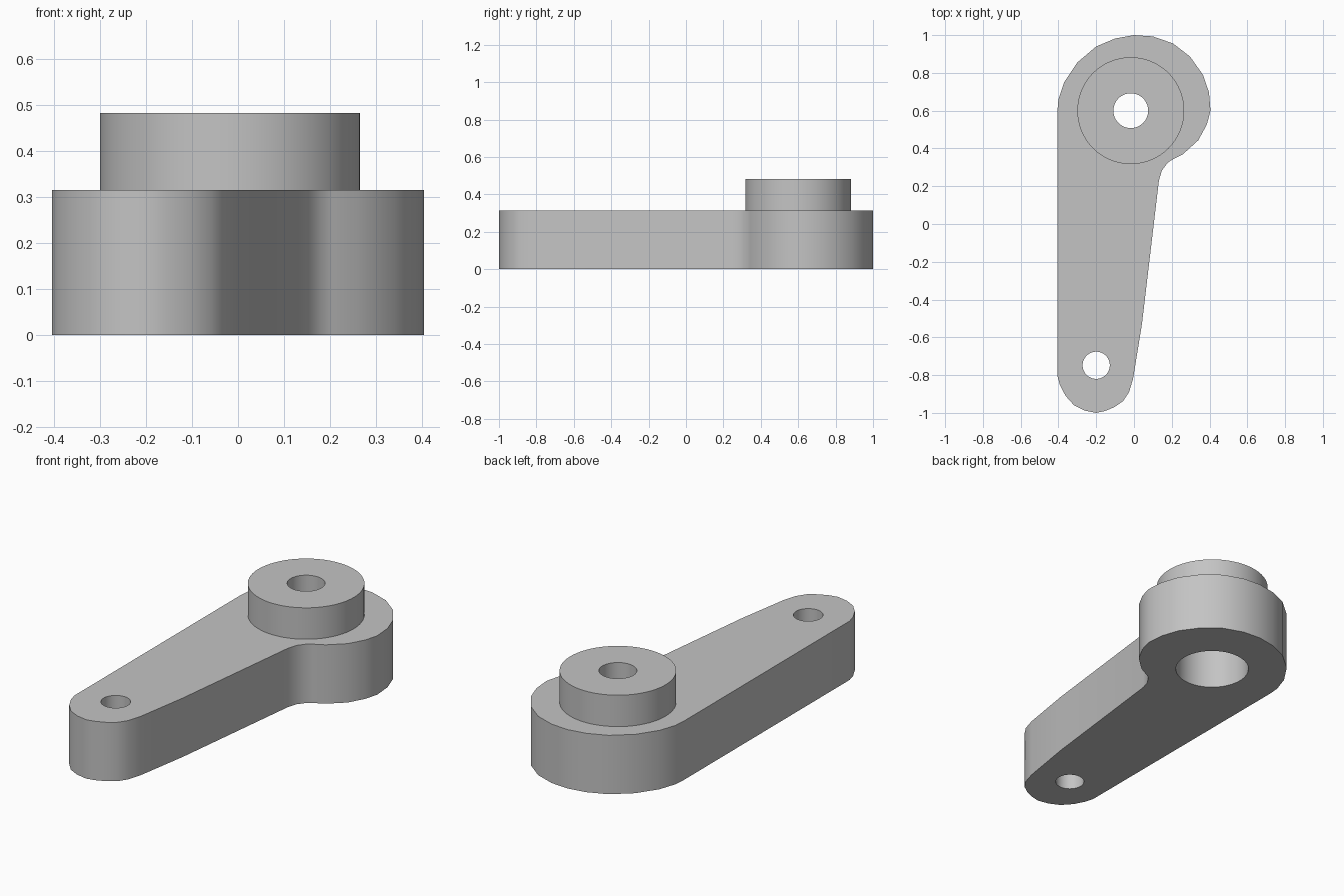
import bpy
import bmesh

default_cube = bpy.data.objects.get("Cube")
if default_cube:
    bpy.data.objects.remove(default_cube, do_unlink=True)

ARM_TOP = 0.315
BOSS_TOP = 0.483
HUB = (-0.017, 0.6)
TIP = (-0.2, -0.748)

grey = bpy.data.materials.new("plain grey")
grey.use_nodes = True
grey.diffuse_color = (0.55, 0.55, 0.55, 1)
grey.node_tree.nodes["Principled BSDF"].inputs["Base Color"].default_value = grey.diffuse_color


def add_prism(name, outline, bottom, top):
    """Extrude a flat outline between two heights."""
    bm = bmesh.new()
    base = bm.faces.new([bm.verts.new((x, y, bottom)) for x, y in outline])
    extruded = bmesh.ops.extrude_face_region(bm, geom=[base], use_keep_orig=True)
    raised = [item for item in extruded["geom"] if isinstance(item, bmesh.types.BMVert)]
    bmesh.ops.translate(bm, verts=raised, vec=(0, 0, top - bottom))
    bmesh.ops.recalc_face_normals(bm, faces=bm.faces)
    mesh = bpy.data.meshes.new(name)
    bm.to_mesh(mesh)
    bm.free()
    mesh.materials.append(grey)
    obj = bpy.data.objects.new(name, mesh)
    bpy.context.collection.objects.link(obj)
    return obj


def add_cylinder(name, centre, radius, bottom, top):
    """Upright cylinder between two heights."""
    bpy.ops.mesh.primitive_cylinder_add(
        vertices=64, radius=radius, depth=top - bottom,
        location=(centre[0], centre[1], (bottom + top) / 2))
    obj = bpy.context.object
    obj.name = name
    obj.data.materials.append(grey)
    return obj


def combine(target, tool, operation):
    """Apply a boolean and discard the tool object."""
    tool.hide_render = True
    modifier = target.modifiers.new(tool.name, "BOOLEAN")
    modifier.operation = operation
    modifier.solver = "EXACT"
    modifier.object = tool
    bpy.context.view_layer.objects.active = target
    bpy.ops.object.modifier_apply(modifier=modifier.name)
    bpy.data.objects.remove(tool, do_unlink=True)


# Outline: round hub, concave fillet, tapered side, rounded tip
hub_arc = [
    (-0.405, 0.6), (-0.4, 0.66), (-0.37, 0.75), (-0.3, 0.855), (-0.2, 0.94),
    (-0.1, 0.982), (0, 1), (0.1, 0.993), (0.206, 0.956), (0.296, 0.887),
    (0.365, 0.79), (0.397, 0.697), (0.405, 0.6), (0.386, 0.527),
    (0.34, 0.443), (0.26, 0.37)]
fillet = [(0.206, 0.342), (0.18, 0.326), (0.148, 0.284), (0.132, 0.231)]
taper = [(0.042, -0.53), (-0.005, -0.82)]
tip_arc = [
    (-0.026, -0.89), (-0.058, -0.938), (-0.105, -0.97), (-0.153, -0.99),
    (-0.2, -1), (-0.26, -0.988), (-0.317, -0.96), (-0.362, -0.91),
    (-0.392, -0.853), (-0.405, -0.805)]

lever_arm = add_prism("lever_arm", hub_arc + fillet + taper + tip_arc, 0, ARM_TOP)

# Raised boss on the hub
boss = add_cylinder("boss", HUB, 0.283, ARM_TOP / 2, BOSS_TOP)
combine(lever_arm, boss, "UNION")

# Screw hole, wider socket underneath, and tip hole
screw_hole = add_cylinder("screw_hole", HUB, 0.092, -0.1, 0.6)
socket = add_cylinder("socket", HUB, 0.185, -0.1, ARM_TOP - 0.005)
tip_hole = add_cylinder("tip_hole", TIP, 0.072, -0.1, 0.6)
for cutter in (screw_hole, socket, tip_hole):
    combine(lever_arm, cutter, "DIFFERENCE")

# Smooth walls with crisp rims
bpy.ops.object.select_all(action="DESELECT")
lever_arm.select_set(True)
bpy.context.view_layer.objects.active = lever_arm
bpy.ops.object.shade_smooth_by_angle(angle=0.6)
